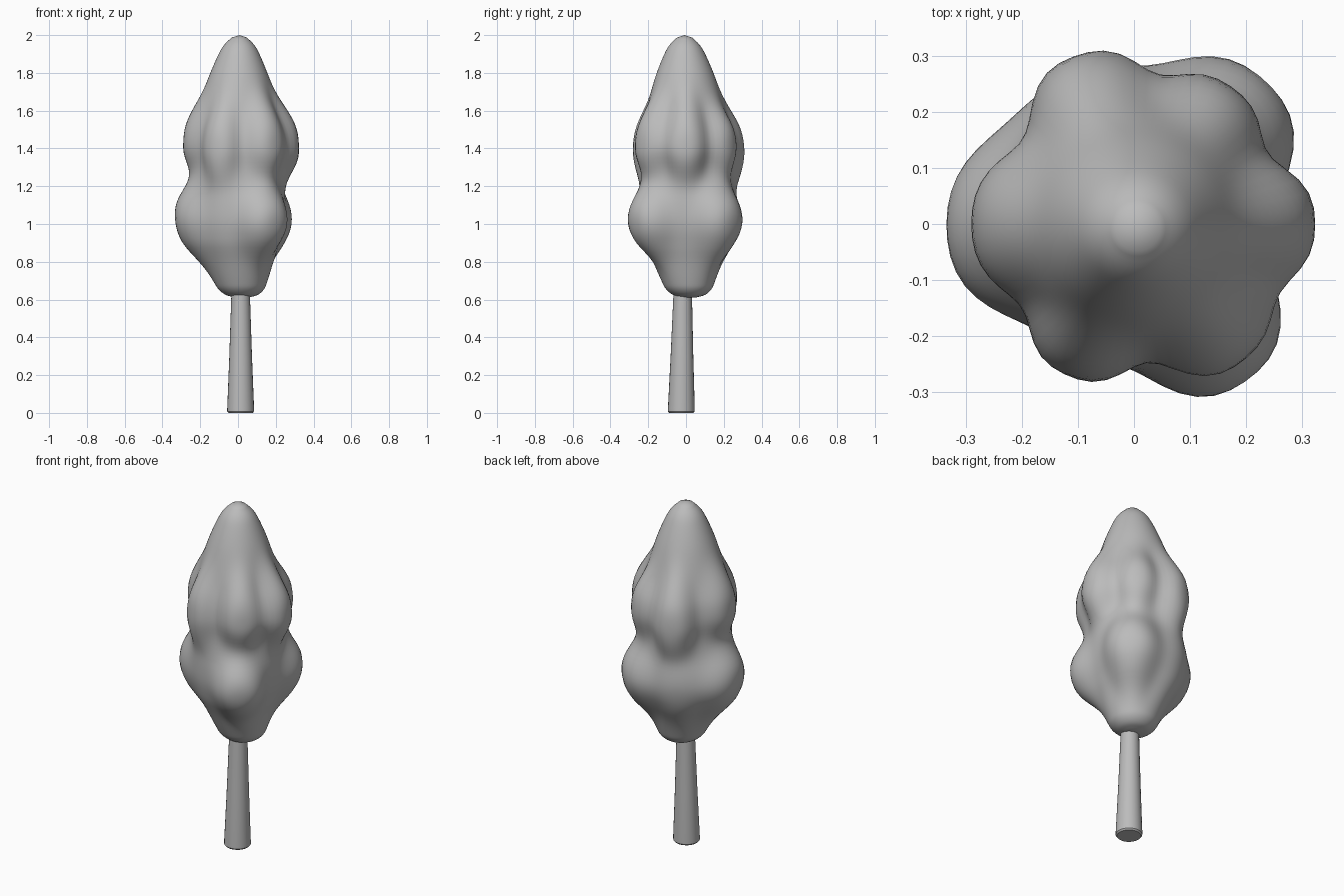
import bpy, bmesh, math
from mathutils import Vector

cube = bpy.data.objects.get("Cube")
if cube:
    bpy.data.objects.remove(cube, do_unlink=True)

grey = bpy.data.materials.new("plain grey")
grey.use_nodes = True
colour = (0.5, 0.5, 0.5, 1)
grey.diffuse_color = colour
grey.node_tree.nodes["Principled BSDF"].inputs["Base Color"].default_value = colour

# Crown core profile: radius, height
CORE = [(0.04, 0.612), (0.085, 0.625), (0.12, 0.655), (0.142, 0.7), (0.18, 0.8),
        (0.22, 0.9), (0.245, 1.0), (0.25, 1.1), (0.243, 1.2), (0.235, 1.3),
        (0.235, 1.4), (0.228, 1.5), (0.208, 1.6), (0.182, 1.7), (0.15, 1.8),
        (0.108, 1.9), (0.078, 1.95), (0.04, 1.987)]
BOTTOM, TOP = 0.609, 2.0

# Lobes: angle, height, bulge, angular width, spread upward, spread downward
LOBES = [
    (0, 1.41, 0.088, 19, 0.19, 0.13),
    (54, 1.42, 0.065, 19, 0.15, 0.13),
    (109, 1.38, 0.082, 20, 0.2, 0.14),
    (180, 1.44, 0.056, 24, 0.17, 0.12),
    (246, 1.4, 0.06, 18, 0.18, 0.14),
    (309, 1.42, 0.077, 20, 0.18, 0.13),
    (47, 1.0, 0.098, 24, 0.16, 0.16),
    (115, 0.98, 0.04, 30, 0.16, 0.15),
    (182, 1.02, 0.085, 27, 0.15, 0.18),
    (306, 1.0, 0.096, 23, 0.15, 0.14),
]
SEGMENTS, STEPS = 72, 4


def bulge(angle, z):
    """Sum of plump lobes that drop off steeply at their rims."""
    total = 0
    for a, height, amount, width, up, down in LOBES:
        turn = (angle - a + 180) % 360 - 180
        dz = (z - height) / (up if z > height else down)
        total += amount * math.exp(-0.5 * math.hypot(turn / width, dz) ** 3)
    return total


def smooth_profile(points):
    """Catmull-Rom curve through the profile points."""
    p = [Vector(q) for q in points]
    p = [2 * p[0] - p[1]] + p + [2 * p[-1] - p[-2]]
    out = []
    for a, b, c, d in zip(p, p[1:], p[2:], p[3:]):
        for i in range(STEPS):
            t = i / STEPS
            out.append(0.5 * (2 * b + (c - a) * t + (2 * a - 5 * b + 4 * c - d) * t ** 2
                              + (3 * b - a - 3 * c + d) * t ** 3))
    return out + [p[-2]]


def finish(name, bm, angle):
    bmesh.ops.recalc_face_normals(bm, faces=bm.faces)
    mesh = bpy.data.meshes.new(name)
    bm.to_mesh(mesh)
    bm.free()
    obj = bpy.data.objects.new(name, mesh)
    bpy.context.collection.objects.link(obj)
    mesh.materials.append(grey)
    bpy.ops.object.select_all(action="DESELECT")
    obj.select_set(True)
    bpy.context.view_layer.objects.active = obj
    bpy.ops.object.shade_smooth_by_angle(angle=math.radians(angle))


def lathe(name, profile, bottom, top, segments, lean, angle, lobed=False):
    bm = bmesh.new()
    rings = []
    for r, z in profile:
        cx, cy = lean(z)
        ring = []
        for i in range(segments):
            a = 360 * i / segments
            radius = r + (bulge(a, z) if lobed else 0)
            ring.append(bm.verts.new((cx + radius * math.cos(math.radians(a)),
                                      cy + radius * math.sin(math.radians(a)), z)))
        rings.append(ring)
    for low, high in zip(rings, rings[1:]):
        for i in range(segments):
            j = (i + 1) % segments
            bm.faces.new((low[i], low[j], high[j], high[i]))
    for ring, z in ((rings[0], bottom), (rings[-1], top)):
        tip = bm.verts.new((*lean(z), z))
        for i in range(segments):
            bm.faces.new((ring[i], ring[(i + 1) % segments], tip))
    finish(name, bm, angle)


def crown_lean(z):
    """The lower tip shifts to one side and the peak leans very slightly."""
    low, high = max(0, 0.9 - z) / 0.3, max(0, z - 1.5) / 0.5
    return 0.022 * low + 0.007 * high, 0.018 * low - 0.008 * high


# Lumpy crown
lathe("foliage", smooth_profile(CORE), BOTTOM, TOP, SEGMENTS, crown_lean, 80, lobed=True)

# Tapered trunk with a softened foot
lathe("trunk", [(0.064, 0), (0.071, 0.008), (0.071, 0.025), (0.06, 0.3), (0.048, 0.66)],
      0, 0.66, 24, lambda z: (0.014, -0.025 + 0.012 * z), 40)
